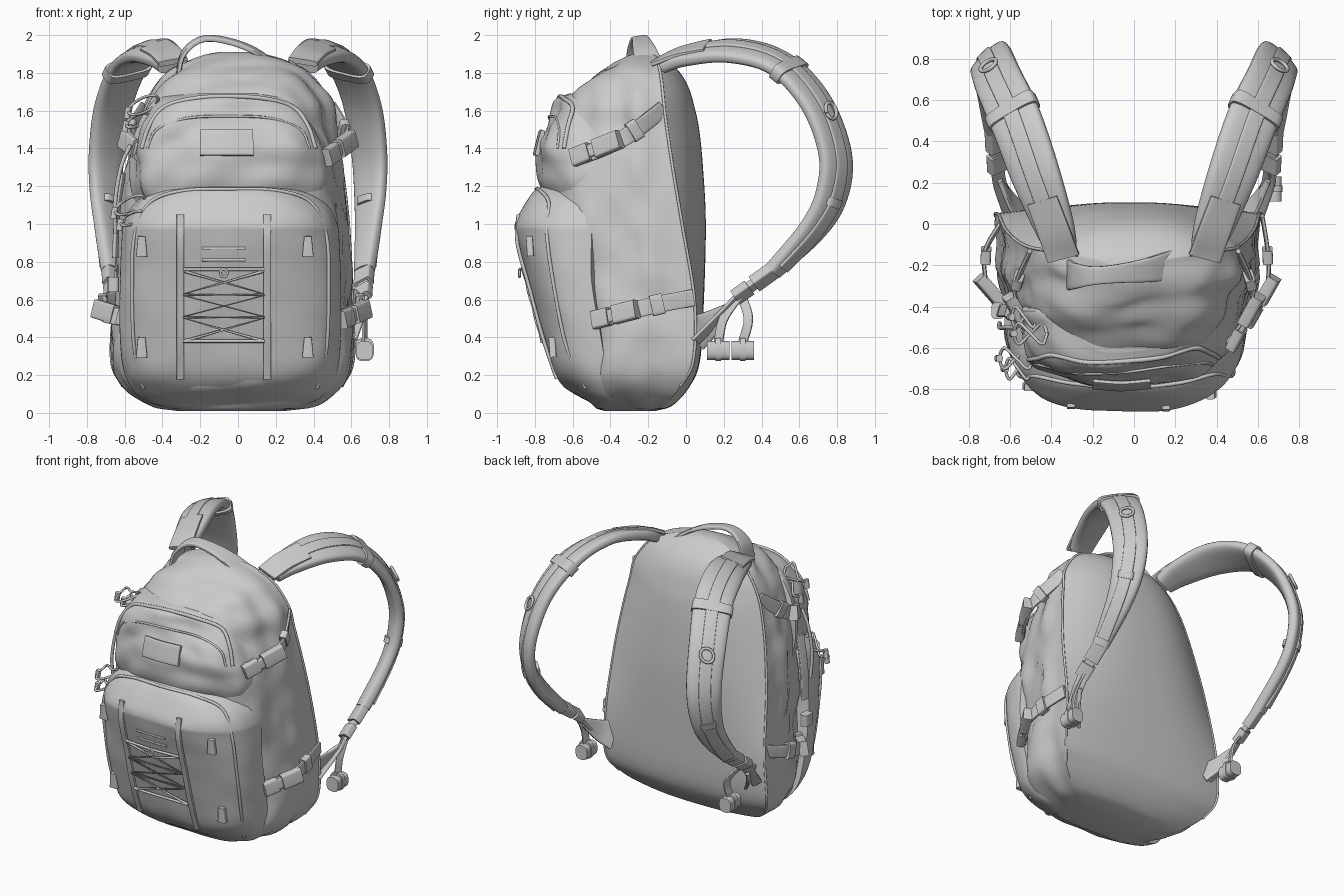
import bpy, math
from mathutils import Vector, noise
from mathutils.bvhtree import BVHTree

if "Cube" in bpy.data.objects:
    bpy.data.objects.remove(bpy.data.objects["Cube"])


def spline(pts, t):
    """Catmull-Rom through tuples of any length, t in 0..1"""
    n = len(pts) - 1
    f = min(max(t, 0), 1) * n
    i = min(int(f), n - 1)
    f -= i
    p1, p2 = pts[i], pts[i + 1]
    p0 = pts[i - 1] if i else [2 * a - b for a, b in zip(p1, p2)]
    p3 = pts[i + 2] if i + 2 <= n else [2 * b - a for a, b in zip(p1, p2)]
    return [b + .5 * f * (c - a + f * (2 * a - 5 * b + 4 * c - d + f * (3 * (b - c) + d - a)))
            for a, b, c, d in zip(p0, p1, p2, p3)]


def skin(name, rings):
    """Closed mesh through rings of points; returns its BVH for placing details"""
    m, k = len(rings[0]), len(rings)
    verts = [v for r in rings for v in r]
    faces = [(i * m + j, i * m + (j + 1) % m, (i + 1) * m + (j + 1) % m, (i + 1) * m + j)
             for i in range(k - 1) for j in range(m)]
    faces += [tuple(range(m))[::-1], tuple(range((k - 1) * m, k * m))]
    me = bpy.data.meshes.new(name)
    me.from_pydata(verts, [], faces)
    me.shade_smooth()
    me.set_sharp_from_angle(angle=math.radians(42))
    bpy.context.collection.objects.link(bpy.data.objects.new(name, me))
    return BVHTree.FromPolygons([Vector(v) for v in verts], faces)


def bag(name, rows, n, amp, taper, steps=80, m=112):
    """Wrinkled cloth volume from rows (z, centre x, half width, front y, back corner y, back centre y)"""
    rings = []
    for i in range(steps + 1):
        z, cx, hw, yf, ye, yb = spline(rows, i / steps)
        ring = []
        for j in range(m):
            a = 2 * math.pi * j / m
            c, s = math.cos(a), math.sin(a)
            if s > 1e-6:   # gently domed back, creased at the corners
                ring.append((cx + hw * c, ye + (yb - ye) * (1 - abs(c) ** 2.6), z))
                continue
            r = (abs(c) ** n + abs(s) ** n) ** (-1 / n)
            x = cx + hw * c * r * (1 - taper * (s * r) ** 2)
            y = ye + (ye - yf) * s * r
            fold = noise.noise(Vector((x * 2.5, y * 7, z * 2.2))) + .5 * noise.noise(Vector((x * 5, y * 10 + z * 3, z * 6)))
            d = amp * fold * min(1, -s * 4) * min(1, hw * 3)
            ring.append((x + c * d, y + s * d, z))
        rings.append(ring)
    return skin(name, rings)


def ribbon(name, pts, side, hw, ht, a=0, b=1, off=0, n=6, m=16):
    """Flat band along a path; side = across direction, hw/ht = half width/thickness"""
    k = len(pts)
    sides = side if isinstance(side, list) else [side] * k
    hws = hw if isinstance(hw, list) else [hw] * k
    data = [(*p, *s, w) for p, s, w in zip(pts, sides, hws)]
    seg = max(2, int(8 * (k - 1) * (b - a)))
    rings = []
    for i in range(seg + 1):
        t = a + (b - a) * i / seg
        v = spline(data, t)
        tan = (Vector(spline(pts, t + .01)) - Vector(spline(pts, t - .01))).normalized()
        s = Vector(v[3:6])
        s = (s - tan * s.dot(tan)).normalized()
        nor = s.cross(tan)
        ring = []
        for j in range(m):
            q = 2 * math.pi * (j + .5) / m
            c, e = math.cos(q), math.sin(q)
            ring.append(Vector(v[:3]) + s * v[6] * math.copysign(abs(c) ** (2 / n), c)
                        + nor * (off + ht * math.copysign(abs(e) ** (2 / n), e)))
        rings.append(ring)
    return skin(name, rings)


def tube(name, pts, r, smooth=True):
    pts = [tuple(p) for p in pts]
    if smooth:
        k = 8 * (len(pts) - 1)
        pts = [spline(pts, i / k) for i in range(k + 1)]
    cu = bpy.data.curves.new(name, 'CURVE')
    cu.dimensions, cu.bevel_depth, cu.bevel_resolution, cu.use_fill_caps = '3D', r, 2, True
    sp = cu.splines.new('POLY')
    sp.points.add(len(pts) - 1)
    for p, q in zip(sp.points, pts):
        p.co = (*q, 1)
    bpy.context.collection.objects.link(bpy.data.objects.new(name, cu))


def buckle(name, p, q, side):
    p, q = Vector(p), Vector(q)
    for part, a, b, hw, ht in (("socket", 0, .52, .05, .03), ("neck", .5, .68, .034, .018), ("plug", .64, 1, .048, .026)):
        ribbon(f"{name}_{part}", [tuple(p.lerp(q, a)), tuple(p.lerp(q, b))], side, hw, ht, n=8)


def front(bvh, x, z, lift=.003):
    """Point on the front of a bag part"""
    hit = bvh.ray_cast(Vector((x, -2, z)), Vector((0, 1, 0)))[0] or bvh.find_nearest(Vector((x, -.7, z)))[0]
    return hit - Vector((0, lift, 0))


# Main bag, lower front pocket, upper front pocket
main_rows = [
    (.01, -.03, .28, -.42, -.2, -.16), (.04, -.03, .44, -.50, -.12, -.07), (.14, -.03, .58, -.62, -.03, .02),
    (.28, -.03, .64, -.68, .04, .075), (.6, -.025, .63, -.7, .045, .095), (1.0, -.02, .605, -.74, -.02, .105),
    (1.3, -.015, .565, -.7, -.07, .09), (1.5, -.01, .525, -.66, -.1, .07), (1.62, 0, .495, -.63, -.115, .045),
    (1.72, 0, .44, -.57, -.125, .015), (1.8, 0, .37, -.46, -.135, -.03), (1.86, 0, .27, -.35, -.15, -.09),
    (1.895, -.01, .17, -.29, -.17, -.14), (1.91, -.02, .08, -.25, -.2, -.18)]
bag("main_bag", main_rows, 4, .045, .17)
low = bag("lower_pocket", [
    (.02, -.04, .3, -.44, -.35, -.3), (.06, -.04, .44, -.52, -.38, -.35), (.12, -.04, .515, -.61, -.4, -.35),
    (.22, -.04, .565, -.7, -.42, -.38), (.4, -.04, .585, -.755, -.45, -.4), (.7, -.04, .585, -.835, -.5, -.4),
    (.93, -.04, .575, -.895, -.5, -.4), (1.0, -.04, .565, -.905, -.5, -.4), (1.08, -.04, .53, -.87, -.5, -.4),
    (1.15, -.04, .46, -.825, -.5, -.4), (1.19, -.04, .37, -.78, -.5, -.4), (1.205, -.04, .24, -.73, -.5, -.45)], 3.6, .012, .2)
up = bag("upper_pocket", [
    (1.08, -.05, .49, -.72, -.42, -.3), (1.2, -.05, .52, -.765, -.42, -.3), (1.3, -.05, .525, -.775, -.42, -.3),
    (1.4, -.05, .52, -.775, -.42, -.3), (1.5, -.05, .49, -.725, -.42, -.3), (1.6, -.05, .44, -.68, -.42, -.3),
    (1.66, -.05, .38, -.655, -.42, -.3), (1.69, -.05, .28, -.61, -.42, -.35)], 3, .05, .12)


# Piping along the pocket edges and the back panel
def arch(half):
    return half + [(-u, z) for u, z in half[-2::-1]]


tube("lower_pocket_piping", [front(low, -.04 + u, z) for u, z in arch(
    [(-.46, .13), (-.51, .35), (-.52, .65), (-.51, .93), (-.43, 1.11), (-.26, 1.175), (0, 1.185)])], .01)
tube("upper_pocket_piping", [front(up, -.05 + u, z) for u, z in arch(
    [(-.46, 1.4), (-.42, 1.52), (-.34, 1.62), (-.18, 1.665), (0, 1.675)])], .012)
tube("upper_pocket_zip", [front(up, -.05 + u, z, 0) for u, z in arch(
    [(-.43, 1.4), (-.38, 1.5), (-.22, 1.56), (0, 1.57)])], .007)
for s, side in ((1, "right"), (-1, "left")):
    tube(f"back_panel_piping_{side}", [(r[1] + s * r[2], r[4], r[0]) for r in main_rows[2:12]], .008)

# Label patch
ribbon("label_patch", [front(up, x, 1.43, .002) for x in (-.2, -.06, .08)], (0, .25, 1), .07, .012)

# Webbing rails, slots, lacing and lash tabs on the lower pocket
for x, side in ((.155, "right"), (-.305, "left")):
    ribbon(f"front_rail_{side}", [front(low, x, z, .01) for z in (.18, .4, .65, .9, 1.05)], (1, 0, 0), .02, .01)
for z in (.81, .87):
    ribbon("front_slot", [front(low, x, z, .002) for x in (-.19, .04)], (0, 0, 1), .008, .008)
for k in (0, 1):
    ends = [(-.285, .135)[(i + k) % 2] for i in range(6)]
    tube("lacing", [front(low, x, z, .02) for x, z in zip(ends, (.75, .63, .62, .51, .5, .38))], .008, False)
for z in (.76, .38):
    tube("lacing_end", [front(low, x, z, .022) for x in (-.29, -.08, .14)], .009)
p = front(low, -.075, .76, .03)
tube("lacing_knot", [p + Vector((.018 * math.sin(a), 0, -.02 + .02 * math.cos(a))) for a in [i * math.pi / 4 for i in range(9)]], .007)
for x in (-.51, .37):
    for z in (.35, .885):
        p = front(low, x, z, 0)
        ribbon("lash_tab", [p + Vector((0, -.008, -.055)), p + Vector((0, -.015, .05))], (1, 0, 0), [.03, .02], .018)

# Carry handle on top
ribbon("carry_handle", [(-.32, -.24, 1.77), (-.29, -.25, 1.9), (-.2, -.25, 1.975), (-.08, -.24, 1.975),
                        (.08, -.22, 1.92), (.25, -.18, 1.8)], (0, 1, .15), [.08, .065, .045, .045, .06, .08], .014)

for s, side in ((1, "right"), (-1, "left")):
    def mx(pts):
        return [(s * x, y, z) for x, y, z in pts]

    # Padded shoulder strap with webbing, bands and ring
    path = mx([(.34, -.15, 1.825), (.39, 0, 1.885), (.48, .25, 1.918), (.57, .5, 1.845), (.655, .69, 1.64),
               (.695, .79, 1.37), (.7, .77, 1.15), (.69, .67, .97), (.67, .46, .75)])
    across = mx([(.98, -.1, -.1), (.95, -.15, -.25), (.9, -.2, -.35), (.86, -.32, -.3), (.8, -.5, -.25),
                 (.74, -.67, 0), (.68, -.68, .2), (.68, -.55, .45), (.8, -.4, .4)])
    w = [.07, .1, .125, .128, .122, .115, .105, .085, .055]
    ribbon(f"shoulder_strap_{side}", path, across, w, .04, .03, n=3, m=24)
    ribbon(f"strap_webbing_{side}", path, across, .04, .01, .17, .98, .04 * s)
    ribbon(f"strap_anchor_{side}", path, across, .08, .015, 0, .19, .036 * s)
    for a, hw, ht in ((.385, .136, .052), (.755, .055, .058)):
        ribbon(f"strap_band_{side}", path, across, hw, ht, a, a + .028, n=4)
    c, u, v = Vector((s * .705, .768, 1.6)), Vector((s * .8, -.5, -.25)).normalized(), Vector((s * .15, .38, -.9))
    tube(f"strap_ring_{side}", [c + (u * math.cos(a) + v * math.sin(a)) * .045
                                for a in [i * math.pi / 6 for i in range(13)]], .01)
    # Lower adjuster: buckle, webbing, wing and rolled strap end
    buckle(f"adjuster_{side}", (s * .67, .47, .76), (s * .66, .26, .61), (.8 * s, -.4, .4))
    ribbon(f"adjuster_webbing_{side}", mx([(.66, .3, .64), (.65, .2, .53), (.6, .05, .38)]), (.8 * s, -.4, .4), .035, .01)
    ribbon(f"strap_wing_{side}", mx([(.54, .04, .42), (.6, .12, .47), (.65, .22, .55)]), (0, -.6, .8), [.1, .07, .03], .012)
    x, y = (.67, .17) if s > 0 else (-.56, .3)
    ribbon(f"strap_tail_{side}", [(s * .66, .29, .63), (x, y + .03, .5), (x, y, .37)], (.4, 1, 0), .025, .008)
    ribbon(f"strap_roll_{side}", [(x, y - .06, .33), (x, y + .06, .33)], (1, 0, 0), .045, .05, n=3)
    ribbon(f"strap_roll_band_{side}", [(x, y - .015, .335), (x, y + .015, .335)], (1, 0, 0), .05, .062, n=3)

    # Side compression straps with buckles
    e = 0 if s > 0 else .07
    for lvl, pts in (("upper", [(.495, -.12, 1.61), (.555, -.25, 1.51), (.575, -.34, 1.45), (.53, -.47, 1.39), (.44, -.59, 1.35)]),
                     ("lower", [(.62, .04, .61), (.645 + e, -.12, .58), (.65 + e, -.25, .55), (.62 + e, -.36, .52), (.52, -.48, .49)])):
        pts = mx(pts)
        ribbon(f"{lvl}_side_strap_{side}", pts, (0, .2, 1), .045, .01)
        out = Vector((s * .03, -.01, 0))
        buckle(f"{lvl}_side_buckle_{side}", Vector(pts[2]) + out, Vector(pts[4]) + out, (0, .2, 1))
        ribbon(f"{lvl}_strap_keeper_{side}", [Vector(pts[1]), Vector(pts[1]).lerp(Vector(pts[2]), .5)], (0, .2, 1), .055, .025)

# Cord zip pulls and the hanging strap on the left
for cx, cy, cz, r in ((-.5, -.53, 1.63, .08), (-.53, -.45, 1.55, .06), (-.57, -.65, 1.1, .08), (-.56, -.7, 1.03, .06)):
    tube("zip_cord", [(cx + r * math.cos(a), cy - .05 * math.sin(a * 2), cz + .5 * r * math.sin(a) + .4 * r * math.cos(a))
                      for a in [i * math.pi / 4 for i in range(9)]], .008)
    ribbon("cord_end", [(cx - r, cy, cz - .4 * r + .02), (cx - r - .01, cy, cz - .4 * r - .04)], (1, 0, 0), .016, .016, n=3)
tube("hanging_cord", [(-.57, -.5, 1.42), (-.62, -.5, 1.3), (-.65, -.5, 1.12), (-.65, -.48, .95)], .011)
ribbon("hanging_webbing", [(-.61, -.42, 1.27), (-.64, -.42, 1.05), (-.65, -.42, .82)], (.3, 1, 0), .03, .01)
ribbon("hanging_tab", [(-.66, -.42, .72), (-.66, -.42, .64)], (0, 1, 0), .04, .03, n=4)
